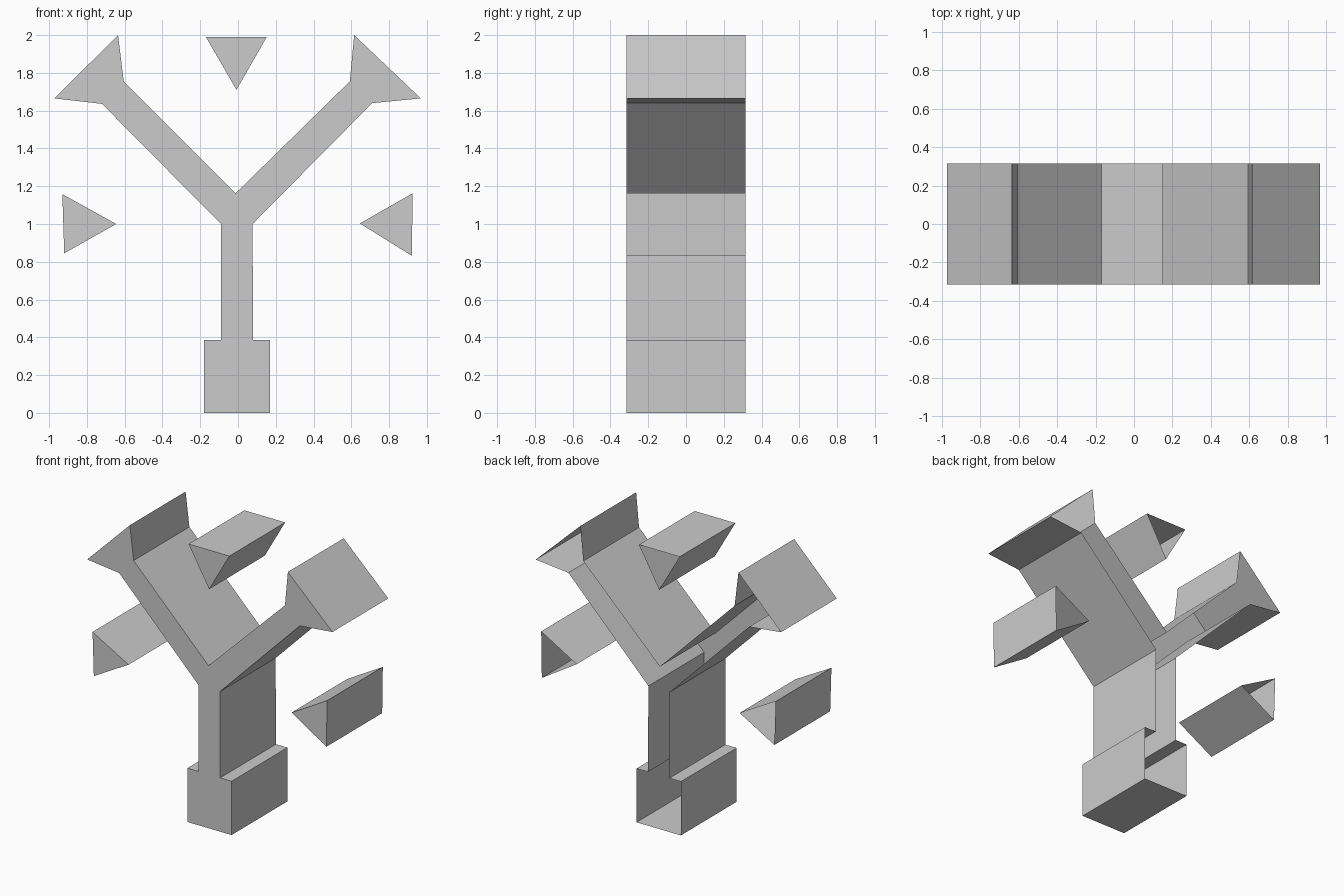
import bpy
import bmesh

if "Cube" in bpy.data.objects:
    bpy.data.objects.remove(bpy.data.objects["Cube"])

DEPTH = 0.315  # half depth


def open_prism(name, outline):
    """Front face plus side walls; the back is left open.
    Outline is (x, z), counter-clockwise seen from the front."""
    bm = bmesh.new()
    front = [bm.verts.new((x, -DEPTH, z)) for x, z in outline]
    back = [bm.verts.new((x, DEPTH, z)) for x, z in outline]
    bm.faces.new(front)
    n = len(outline)
    for i in range(n):
        j = (i + 1) % n
        bm.faces.new((front[j], front[i], back[i], back[j]))
    mesh = bpy.data.meshes.new(name)
    bm.to_mesh(mesh)
    bm.free()
    obj = bpy.data.objects.new(name, mesh)
    bpy.context.collection.objects.link(obj)
    return obj


# Foot, stem and two flared arms in one outline
open_prism("forked_stem", [
    (-0.18, 0), (0.17, 0), (0.17, 0.385), (0.08, 0.385), (0.077, 1.0),
    (0.71, 1.64), (0.968, 1.665), (0.615, 2.0), (0.592, 1.755),
    (-0.013, 1.162),
    (-0.605, 1.755), (-0.635, 2.0), (-0.972, 1.665), (-0.72, 1.636),
    (-0.09, 1.0), (-0.09, 0.385), (-0.18, 0.385),
])

# Three loose wedges pointing at the fork
open_prism("top_wedge", [(0.152, 1.99), (-0.17, 1.99), (-0.008, 1.71)])
open_prism("left_wedge", [(-0.93, 1.158), (-0.92, 0.845), (-0.645, 1.0)])
open_prism("right_wedge", [(0.925, 1.163), (0.645, 1.003), (0.92, 0.832)])
